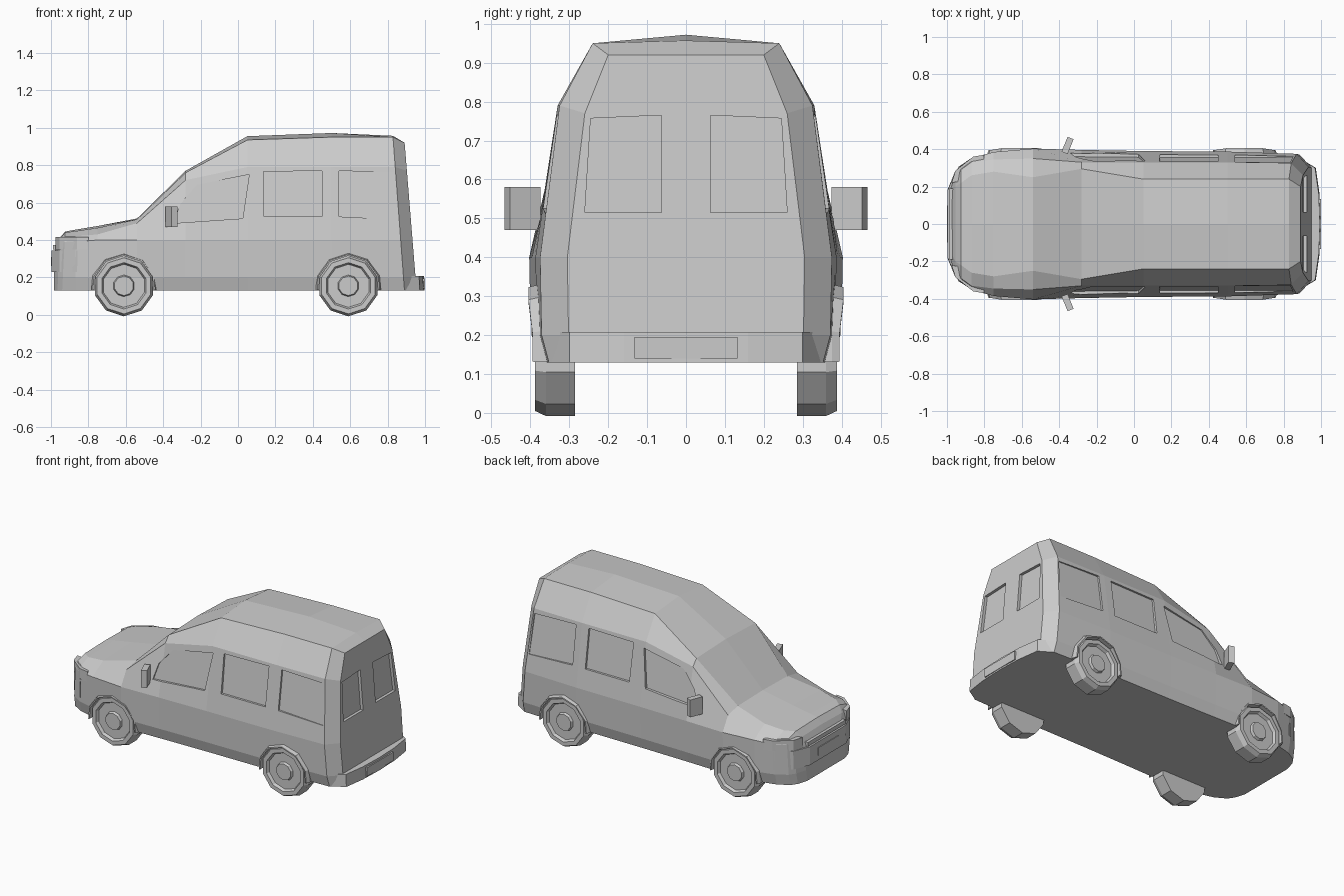
import bpy, bmesh, math
from mathutils import Matrix, Vector

if "Cube" in bpy.data.objects:
    bpy.data.objects.remove(bpy.data.objects["Cube"])


def finish(bm, name):
    bmesh.ops.recalc_face_normals(bm, faces=bm.faces)
    me = bpy.data.meshes.new(name)
    bm.to_mesh(me)
    bm.free()
    ob = bpy.data.objects.new(name, me)
    bpy.context.collection.objects.link(ob)
    return ob


def loft(bm, rings, cap=True, closed=True):
    """Skin rings of equal length with quads."""
    vs = [[bm.verts.new(p) for p in r] for r in rings]
    n = len(vs[0])
    for a, b in zip(vs, vs[1:]):
        for i in range(n if closed else n - 1):
            j = (i + 1) % n
            bm.faces.new((a[i], a[j], b[j], b[i]))
    if cap:
        bm.faces.new(vs[0])
        bm.faces.new(vs[-1])


def plan_prism(name, plan, z0, z1, slope=0.0):
    """Extrude a top-view outline upward; slope pulls the top toward x = 0."""
    bm = bmesh.new()
    loft(bm, [[(x, y, z0) for x, y in plan],
              [(x - math.copysign(slope, x), y, z1) for x, y in plan]])
    return finish(bm, name)


def box(name, loc, size, rot=0):
    bm = bmesh.new()
    bmesh.ops.create_cube(bm, size=1, matrix=Matrix.Translation(loc)
                          @ Matrix.Rotation(rot, 4, 'Z') @ Matrix.Diagonal((*size, 1)))
    return finish(bm, name)


def decagon(cx, r, y, cz=0.155):
    return [(cx + r * math.cos(math.radians(36 * i + 18)), y,
             cz + r * math.sin(math.radians(36 * i + 18))) for i in range(10)]


# Body shell: x, rearward lean, half width, shoulder y/z, roof edge y/z, centre z
stations = [
    (-.985, -.02, .20, .19, .345, .15, .36, .36),
    (-.965, -.03, .27, .25, .39, .20, .405, .41),
    (-.94, -.04, .31, .29, .42, .22, .44, .445),
    (-.87, 0, .352, .33, .42, .26, .447, .455),
    (-.75, 0, .385, .345, .43, .28, .465, .475),
    (-.54, 0, .403, .35, .49, .25, .51, .515),
    (-.28, 0, .396, .33, .72, .295, .76, .77),
    (.05, 0, .39, .33, .79, .24, .935, .955),
    (.50, 0, .387, .33, .79, .24, .95, .972),
    (.89, .06, .375, .325, .79, .24, .95, .957),
    (.955, .065, .305, .26, .77, .20, .92, .92),
]
rings = []
for x, lean, w, y1, z1, y2, z2, zc in stations:
    half = [(.94 * w, .13), (.99 * w, .2), (w, min(.4, z1 - .03)), (y1, z1), (y2, z2)]
    sec = half + [(0, zc)] + [(-y, z) for y, z in reversed(half)]
    rings.append([(x - lean * (z - .13) / .8, y, z) for y, z in sec])
bm = bmesh.new()
loft(bm, rings)
body = finish(bm, "body")

# Cutters: window recesses and wheel wells
WHEELS = (-.61, .59)
side_windows = [
    [(-.34, .49), (-.31, .59), (-.22, .695), (.06, .75), (.025, .515)],
    [(.14, .525), (.135, .765), (.45, .77), (.45, .525)],
    [(.54, .525), (.54, .77), (.835, .76), (.85, .51)],
]
rear_window = [(.063, .515), (.063, .765), (.245, .757), (.26, .515)]
bm = bmesh.new()
for s in (1, -1):
    for win in side_windows:
        loft(bm, [[(x, s * (.385 - .141 * (z - .4) + d), z) for x, z in win]
                  for d in (-.012, .08)])
    loft(bm, [[(.955 - .065 * (z - .13) / .8 + d, s * y, z) for y, z in rear_window]
              for d in (-.018, .08)])
    for cx in WHEELS:
        loft(bm, [decagon(cx, .166, s * .28), decagon(cx, .166, s * .5)])
cutter = finish(bm, "cutter")
cutter.hide_render = True
mod = body.modifiers.new("recesses", 'BOOLEAN')
mod.operation = 'DIFFERENCE'
mod.solver = 'EXACT'
mod.object = cutter
bpy.context.view_layer.objects.active = body
bpy.ops.object.modifier_apply(modifier=mod.name)
bpy.data.objects.remove(cutter)

# Wheels with stepped rims, and wheel arch lips
tyre = [(.163, .285), (.163, .36), (.15, .388), (.124, .388), (.115, .37),
        (.058, .37), (.052, .386), (.035, .386)]
for label, cx in zip(("front", "rear"), WHEELS):
    for side, s in (("left", -1), ("right", 1)):
        bm = bmesh.new()
        loft(bm, [decagon(cx, r, s * y) for r, y in tyre])
        finish(bm, f"{label}_wheel_{side}")
        bm = bmesh.new()
        arch = []
        for deg in (-8, 18, 54, 90, 126, 162, 188):
            c, q = math.cos(math.radians(deg)), math.sin(math.radians(deg))
            lip = .405 if 18 < deg < 162 else .395
            arch.append([(cx + r * c, s * y, .155 + r * q)
                         for r, y in ((.160, .34), (.160, lip), (.168, lip), (.176, .375), (.176, .34))])
        loft(bm, arch)
        finish(bm, f"{label}_arch_{side}")

# Bumpers
front = [(-.86, .358), (-.955, .285), (-.998, .18)]
plan_prism("front_bumper", front + [(x, -y) for x, y in reversed(front)], .23, .345, -.002)
rear = [(.89, .35), (.972, .3), (.992, .16), (.998, 0)]
plan_prism("rear_bumper", rear + [(x, -y) for x, y in reversed(rear[:-1])], .13, .208, .004)

# Headlights and door mirrors
for side, s in (("left", -1), ("right", 1)):
    lamp = [(-.975, .22), (-.955, .285), (-.86, .36), (-.80, .37), (-.82, .25)]
    plan_prism(f"headlight_{side}", [(x, s * y) for x, y in lamp], .35, .415, -.0)
    box(f"door_mirror_{side}", (-.355, s * .42, .525), (.035, .085, .11), -s * math.radians(22))

# Grille bar and number plates
box("grille_bar", (-.975, 0, .362), (.03, .38, .025))
box("front_plate", (-.998, 0, .285), (.006, .2, .05))
box("rear_plate", (.992, 0, .167), (.016, .265, .055))
